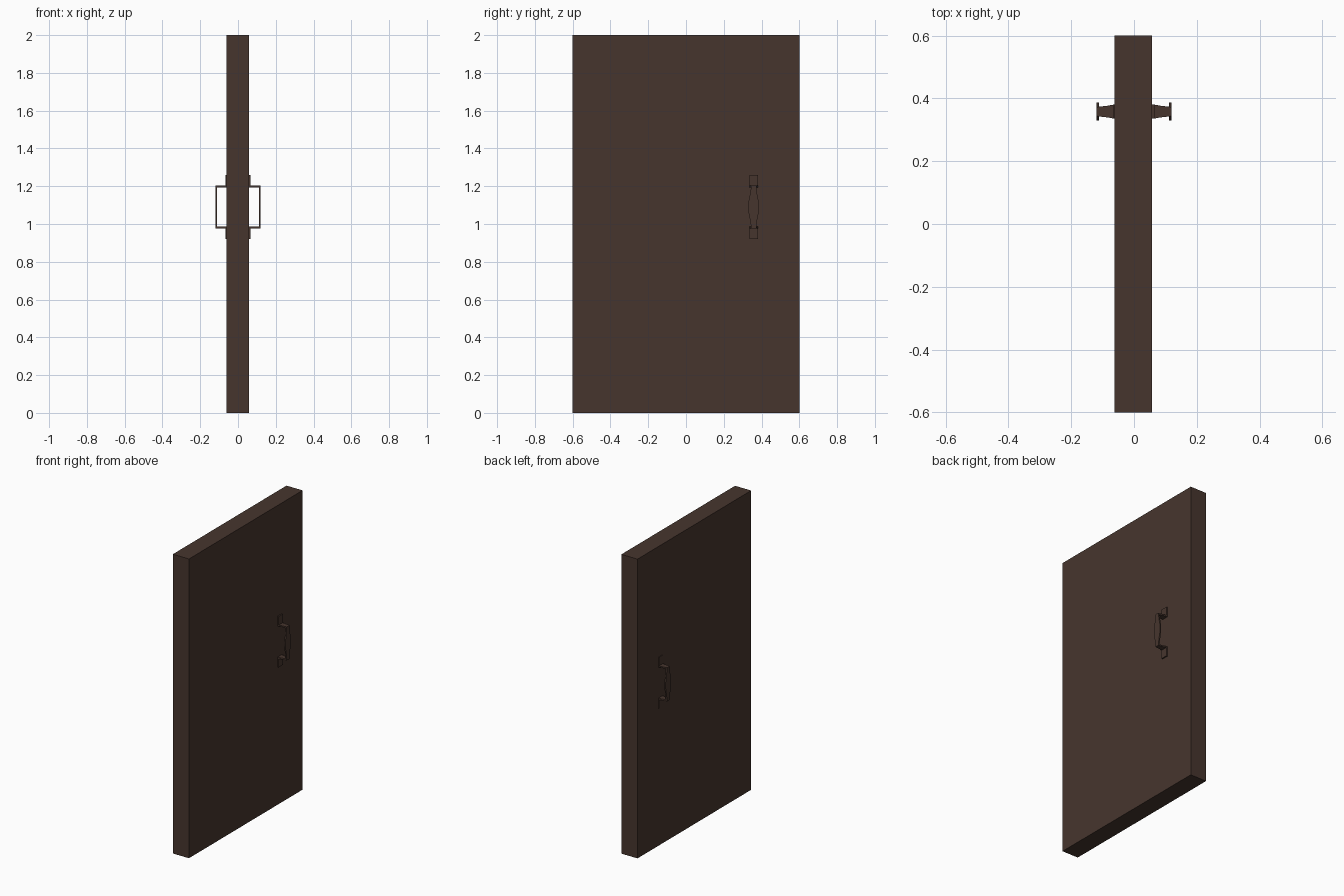
import bpy, bmesh, math
from mathutils import Vector

if "Cube" in bpy.data.objects:
    bpy.data.objects.remove(bpy.data.objects["Cube"])


def material(name, color):
    m = bpy.data.materials.new(name)
    m.diffuse_color = (*color, 1)
    m.use_nodes = True
    m.node_tree.nodes["Principled BSDF"].inputs["Base Color"].default_value = m.diffuse_color
    return m


brown = material("dark_brown", (0.062, 0.036, 0.027))

# Door slab
bpy.ops.mesh.primitive_cube_add(size=1, location=(-0.002, 0, 1))
door = bpy.context.object
door.name = "door_panel"
door.scale = (0.119, 1.2, 2)
door.data.materials.append(brown)

# Pull handle: upper half of the centre line as (x, height above middle, half width)
MID_Z, HANDLE_Y, HALF_T = 1.09, 0.358, 0.0045
upper = [(0.061, 0.170, 0.022), (0.061, 0.108, 0.022), (0.085, 0.108, 0.0185),
         (0.1155, 0.108, 0.0145)]
# Bulging grip
for i in range(1, 8):
    h = 0.108 * (1 - i / 8)
    upper.append((0.1155, h, 0.0145 + 0.0145 * (0.5 + 0.5 * math.cos(math.pi * h / 0.108))))
path = upper + [(0.1155, 0, 0.029)] + [(x, -h, w) for x, h, w in reversed(upper)]


def strap(name, side):
    """Flat bar swept along the path with mitred corners."""
    bm = bmesh.new()
    pts = [Vector((x, h)) for x, h, _ in path]
    rings = []
    for i, p in enumerate(pts):
        dirs = []
        if i > 0:
            dirs.append((p - pts[i - 1]).normalized())
        if i < len(pts) - 1:
            dirs.append((pts[i + 1] - p).normalized())
        n = [Vector((-d.y, d.x)) for d in dirs]
        off = n[0] if len(n) == 1 else (n[0] + n[1]) / (1 + n[0].dot(n[1]))
        w = path[i][2]
        ring = []
        for s, y in ((1, -w), (1, w), (-1, w), (-1, -w)):
            q = p + off * HALF_T * s
            ring.append(bm.verts.new((side * q.x, HANDLE_Y + y, MID_Z + q.y)))
        rings.append(ring)
    for a, b in zip(rings, rings[1:]):
        for k in range(4):
            bm.faces.new((a[k], a[(k + 1) % 4], b[(k + 1) % 4], b[k]))
    bm.faces.new(rings[0])
    bm.faces.new(rings[-1])
    bmesh.ops.recalc_face_normals(bm, faces=bm.faces[:])
    me = bpy.data.meshes.new(name)
    bm.to_mesh(me)
    bm.free()
    me.materials.append(brown)
    bpy.context.collection.objects.link(bpy.data.objects.new(name, me))


# One handle on each side of the door
strap("right_handle", 1)
strap("left_handle", -1)
